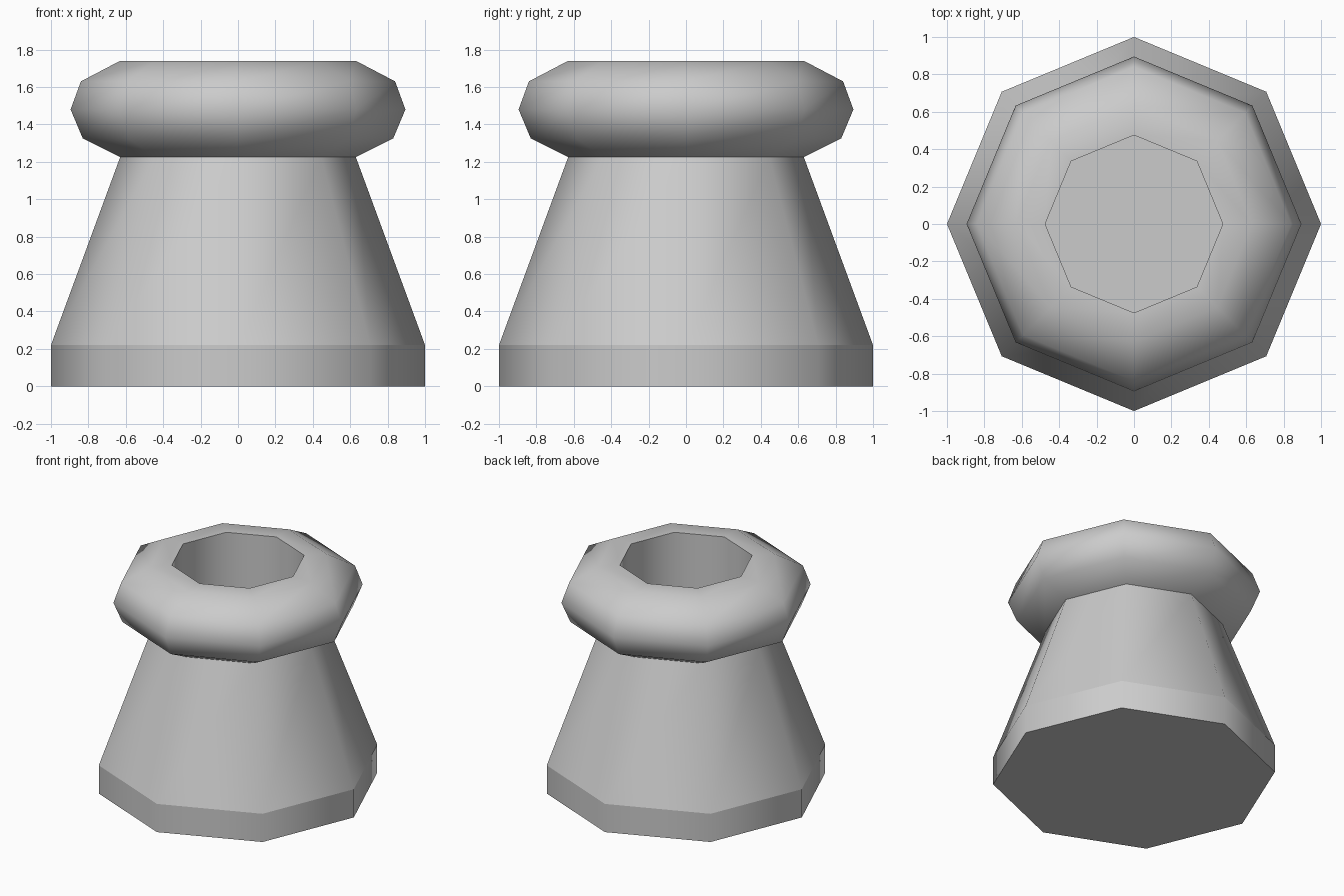
import bpy, bmesh
from math import cos, sin, tau

SIDES = 8
cube = bpy.data.objects.get("Cube")
if cube:
    bpy.data.objects.remove(cube)

grey = bpy.data.materials.new("plain grey")
grey.use_nodes = True
grey.diffuse_color = (0.6, 0.6, 0.6, 1)
grey.node_tree.nodes["Principled BSDF"].inputs["Base Color"].default_value = (0.6, 0.6, 0.6, 1)


def lathe(name, profile, sharp=(), cap_start=False, cap_end=False):
    """Spin (radius, height) points into an eight-sided shell; sharp lists creased rings."""
    bm = bmesh.new()
    rings = [[bm.verts.new((r * cos(tau * i / SIDES), r * sin(tau * i / SIDES), z))
              for i in range(SIDES)] for r, z in profile]
    for low, high in zip(rings, rings[1:]):
        for i in range(SIDES):
            j = (i + 1) % SIDES
            bm.faces.new((low[i], low[j], high[j], high[i]))
    if cap_start:
        bm.faces.new(rings[0][::-1])
    if cap_end:
        bm.faces.new(rings[-1])
    for face in bm.faces:
        face.smooth = True
    for k in sharp:
        for i in range(SIDES):
            bm.edges.get((rings[k][i], rings[k][(i + 1) % SIDES])).smooth = False
    mesh = bpy.data.meshes.new(name)
    bm.to_mesh(mesh)
    bm.free()
    mesh.materials.append(grey)
    obj = bpy.data.objects.new(name, mesh)
    bpy.context.collection.objects.link(obj)
    return obj


# Straight foot with a closed underside
lathe("base_band", [(1, 0), (1, 0.22)], sharp=[0], cap_start=True)

# Tapered body
lathe("tapered_body", [(1, 0.22), (0.63, 1.225)])

# Rounded collar, folding over its flat lip into the hollow
lathe("rounded_collar",
      [(0.63, 1.225), (0.83, 1.325), (0.895, 1.48), (0.84, 1.63),
       (0.63, 1.74), (0.475, 1.74), (0.475, 1.225)],
      sharp=[5, 6], cap_end=True)
